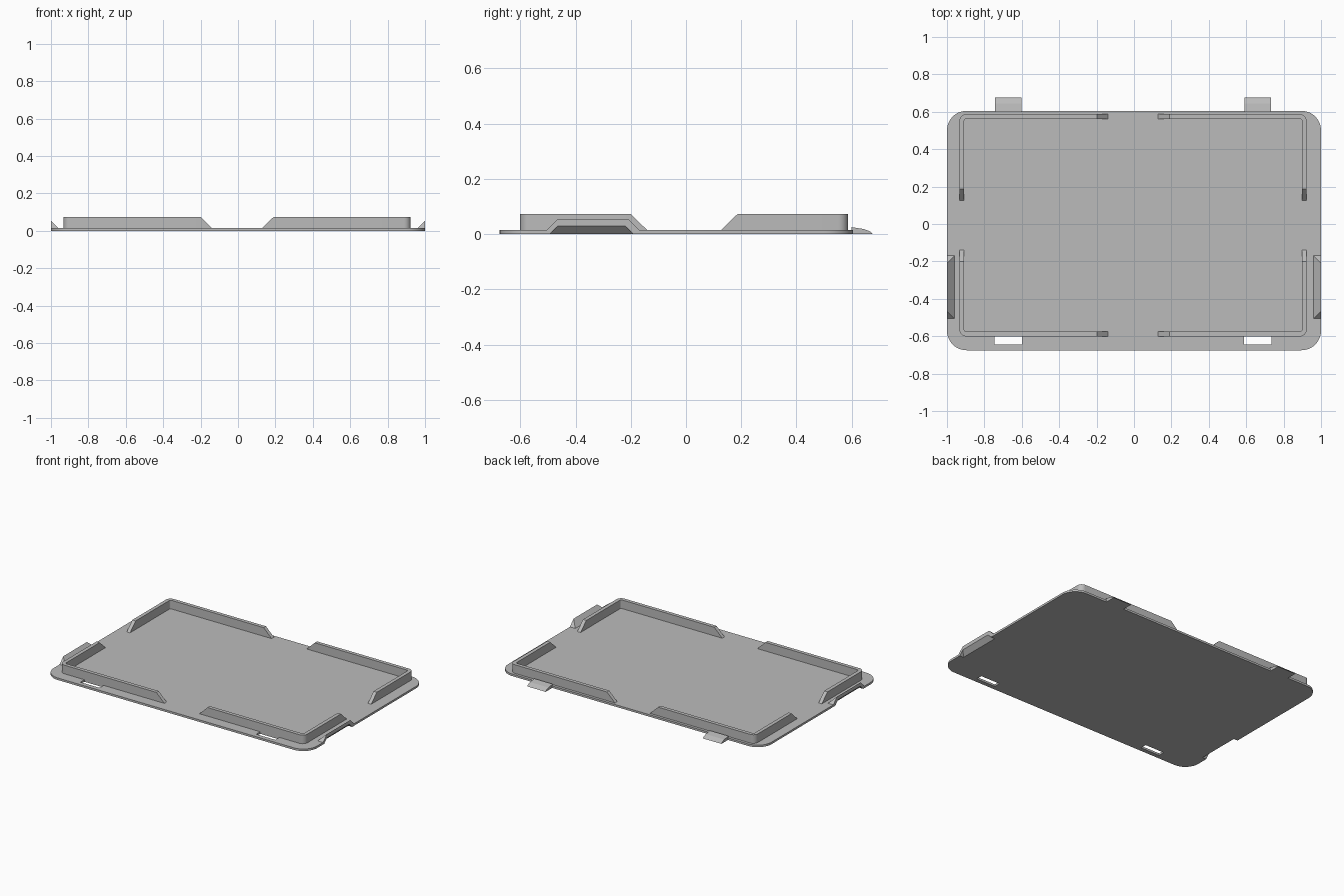
import bpy, bmesh, math

if "Cube" in bpy.data.objects:
    bpy.data.objects.remove(bpy.data.objects["Cube"], do_unlink=True)

grey = bpy.data.materials.new("plain_grey")
grey.use_nodes = True
grey.diffuse_color = (0.5, 0.5, 0.5, 1)
grey.node_tree.nodes["Principled BSDF"].inputs["Base Color"].default_value = (0.5, 0.5, 0.5, 1)

PLATE_TOP = 0.014
WALL_TOP = 0.073
SINK = 0.005           # depth at which raised parts are rooted in the plate
CX, CY = -0.005, -0.007  # centre of the rim layout


def make_object(name, verts, faces):
    bm = bmesh.new()
    vs = [bm.verts.new(v) for v in verts]
    for f in faces:
        bm.faces.new([vs[i] for i in f])
    bmesh.ops.remove_doubles(bm, verts=bm.verts, dist=1e-5)
    bmesh.ops.dissolve_degenerate(bm, edges=bm.edges, dist=1e-5)
    bmesh.ops.recalc_face_normals(bm, faces=bm.faces)
    mesh = bpy.data.meshes.new(name)
    bm.to_mesh(mesh)
    bm.free()
    mesh.materials.append(grey)
    obj = bpy.data.objects.new(name, mesh)
    bpy.context.collection.objects.link(obj)
    return obj


def loft(name, rings):
    """Closed rings of equal length joined into a capped solid."""
    n = len(rings[0])
    verts = [v for r in rings for v in r]
    faces = [(k * n + i, k * n + (i + 1) % n, (k + 1) * n + (i + 1) % n, (k + 1) * n + i)
             for k in range(len(rings) - 1) for i in range(n)]
    last = (len(rings) - 1) * n
    faces += [tuple(range(n)), tuple(range(last, last + n))]
    return make_object(name, verts, faces)


def box(name, x0, x1, y0, y1, z0, z1):
    return loft(name, [[(x0, y0, z), (x1, y0, z), (x1, y1, z), (x0, y1, z)] for z in (z0, z1)])


def half_hip(name, side, ridge_x, ridge_z, y0, y1, d):
    """Roof-like wedge, sloping 45 degrees inward and at both ends."""
    a, b, z = side * ridge_x, side * (ridge_x - d), ridge_z - d
    verts = [(b, y0 - d, z), (b, y1 + d, z), (a, y1 + d, z), (a, y0 - d, z),
             (a, y0, ridge_z), (a, y1, ridge_z)]
    return make_object(name, verts, [(0, 1, 2, 3), (0, 1, 5, 4), (3, 2, 5, 4), (0, 3, 4), (1, 2, 5)])


def cut(obj, cutter):
    mod = obj.modifiers.new("cut", "BOOLEAN")
    mod.operation, mod.solver, mod.object = "DIFFERENCE", "EXACT", cutter
    bpy.context.view_layer.objects.active = obj
    bpy.ops.object.modifier_apply(modifier=mod.name)


def smooth(obj):
    bpy.ops.object.select_all(action="DESELECT")
    obj.select_set(True)
    bpy.context.view_layer.objects.active = obj
    bpy.ops.object.shade_smooth_by_angle(angle=math.radians(30))


# Base plate with rounded corners
R, X, Y0, Y1 = 0.105, 1.0, -0.675, 0.605
outline = []
for q, (x, y) in enumerate([(X - R, Y1 - R), (R - X, Y1 - R), (R - X, Y0 + R), (X - R, Y0 + R)]):
    for i in range(13):
        a = math.pi / 2 * (q + i / 12)
        outline.append((x + R * math.cos(a), y + R * math.sin(a)))
plate = loft("base_plate", [[(x, y, z) for x, y in outline] for z in (0, PLATE_TOP)])

for side, label in ((1, "left"), (-1, "right")):
    # Slot through the plate near the front edge
    sx = CX + side * 0.667
    slot = box("slot_cutter", sx - 0.073, sx + 0.073, -0.645, -0.601, -0.05, 0.05)
    cut(plate, slot)

    # Side catch: hooded wedge with a hollow underside open to the edge
    catch = half_hip("side_catch_" + label, side, 1.0, 0.055, -0.465, -0.21, 0.05)
    hollow = half_hip("hollow_cutter", side, 1.01, 0.04, -0.453, -0.231, 0.05)
    cut(plate, hollow)
    cut(catch, hollow)
    for helper in (slot, hollow):
        bpy.data.objects.remove(helper, do_unlink=True)

    # Back tab, tapering to a thin lip
    profile = [(0.6, 0), (0.676, 0), (0.668, 0.009), (0.645, 0.018), (0.6, 0.025)]
    loft("back_tab_" + label, [[(sx + dx, y, z) for y, z in profile] for dx in (-0.07, 0.07)])
smooth(plate)


def corner_wall(name, sx, sy):
    """L-shaped rim piece with ramped ends and a rounded corner."""
    hx, hy, t, r = 0.928, 0.594, 0.025, 0.036
    gap, ramp = 0.124, 0.07
    # each station: outer point, inner point, top height
    stations = [((gap, hy), (gap, hy - t), SINK),
                ((gap + ramp, hy), (gap + ramp, hy - t), WALL_TOP)]
    for i in range(9):
        a = math.pi / 2 * (1 - i / 8)
        c, s = math.cos(a), math.sin(a)
        ox, oy, ri = hx - r, hy - r, r - t
        stations.append(((ox + r * c, oy + r * s), (ox + ri * c, oy + ri * s), WALL_TOP))
    stations += [((hx, gap + ramp), (hx - t, gap + ramp), WALL_TOP),
                 ((hx, gap), (hx - t, gap), SINK + 0.0002)]
    rings = []
    for o, n, top in stations:
        top = max(top, SINK + 0.0002)
        rings.append([(CX + sx * x, CY + sy * y, z)
                      for (x, y), z in ((o, SINK), (o, top), (n, top), (n, SINK))])
    smooth(loft(name, rings))


# Rim walls at the four corners
for sx, lr in ((1, "left"), (-1, "right")):
    for sy, fb in ((-1, "front"), (1, "back")):
        corner_wall(f"rim_wall_{fb}_{lr}", sx, sy)
